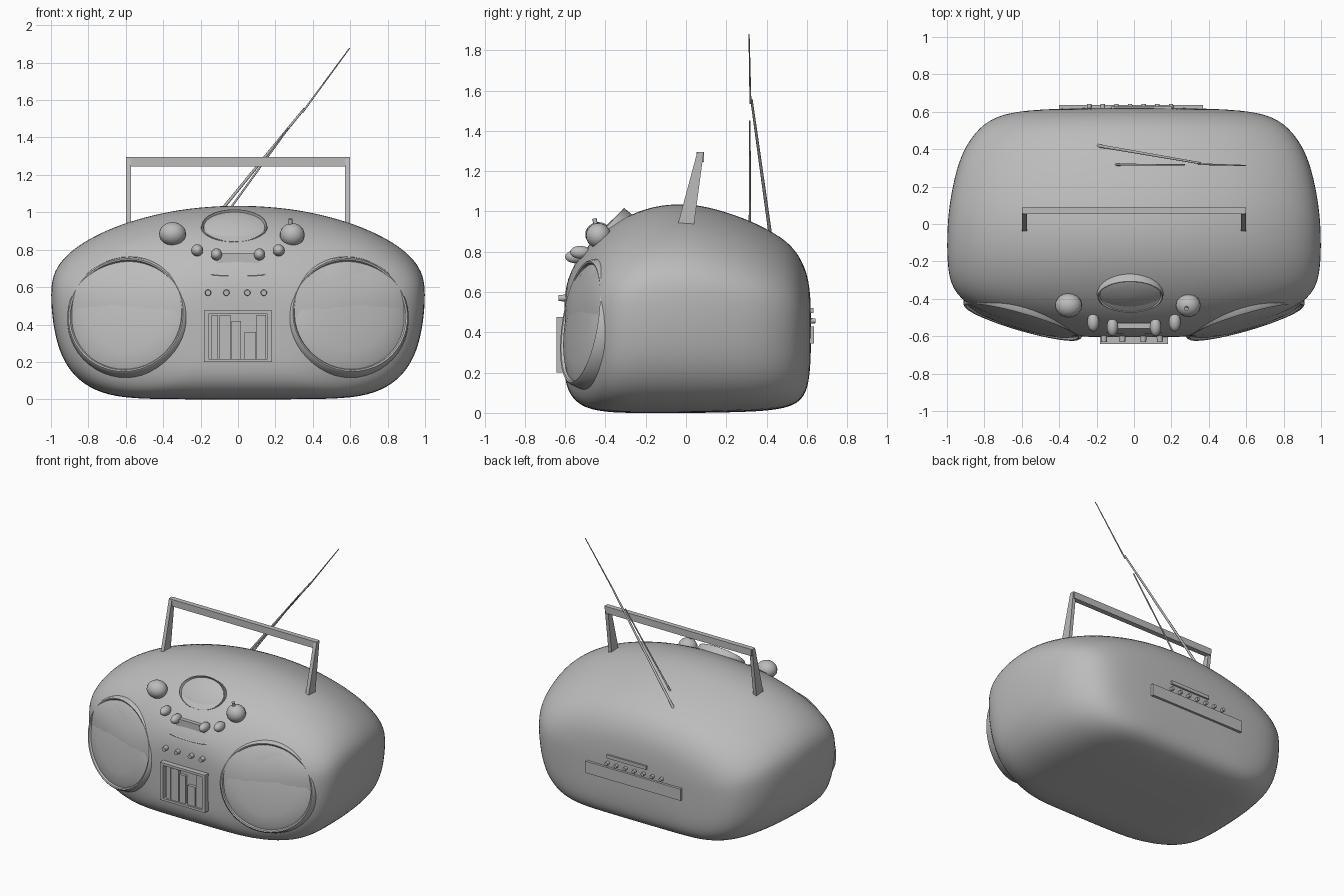
import bpy, bmesh, math
from mathutils import Vector, Matrix

old = bpy.data.objects.get("Cube")
if old:
    bpy.data.objects.remove(old, do_unlink=True)

grey = bpy.data.materials.new("plain grey")
grey.use_nodes = True
grey.diffuse_color = (0.5, 0.5, 0.5, 1)
grey.node_tree.nodes["Principled BSDF"].inputs["Base Color"].default_value = (0.5, 0.5, 0.5, 1)


def finish(name, bm, smooth=True, angle=40):
    bmesh.ops.recalc_face_normals(bm, faces=bm.faces)
    me = bpy.data.meshes.new(name)
    bm.to_mesh(me)
    bm.free()
    me.materials.append(grey)
    ob = bpy.data.objects.new(name, me)
    bpy.context.collection.objects.link(ob)
    if smooth:
        bpy.ops.object.select_all(action='DESELECT')
        ob.select_set(True)
        bpy.context.view_layer.objects.active = ob
        bpy.ops.object.shade_smooth_by_angle(angle=math.radians(angle))
    return ob


def box(name, lo, hi):
    lo, hi = Vector(lo), Vector(hi)
    bm = bmesh.new()
    bmesh.ops.create_cube(bm, size=1, matrix=Matrix.Translation((lo + hi) / 2)
                          @ Matrix.Diagonal((*(hi - lo), 1)))
    return finish(name, bm, False)


def ball(name, loc, size):
    bm = bmesh.new()
    bmesh.ops.create_uvsphere(bm, u_segments=20, v_segments=12, radius=1,
                              matrix=Matrix.Translation(loc) @ Matrix.Diagonal((*size, 1)))
    return finish(name, bm)


def rod(name, a, b, r1, r2, sides=10):
    a, b = Vector(a), Vector(b)
    bm = bmesh.new()
    turn = (b - a).to_track_quat('Z', 'Y').to_matrix().to_4x4()
    bmesh.ops.create_cone(bm, cap_ends=True, segments=sides, radius1=r1, radius2=r2,
                          depth=(b - a).length, matrix=Matrix.Translation((a + b) / 2) @ turn)
    return finish(name, bm)


def lathe(name, profile, loc, normal, scale=(1, 1), sides=48):
    """Turn (radius, height) pairs about the normal; scale stretches it sideways and upward."""
    n = Vector(normal).normalized()
    side = Vector((0, 0, 1)).cross(n).normalized()
    up = n.cross(side)
    bm = bmesh.new()
    rings = []
    for r, h in profile:
        ring = []
        for i in range(sides):
            t = math.tau * i / sides
            ring.append(bm.verts.new(Vector(loc) + n * h + side * (r * scale[0] * math.cos(t))
                                     + up * (r * scale[1] * math.sin(t))))
        rings.append(ring)
    for p, q in zip(rings, rings[1:]):
        for i in range(sides):
            j = (i + 1) % sides
            bm.faces.new((p[i], p[j], q[j], q[i]))
    bm.faces.new(rings[0])
    return finish(name, bm, angle=30)


# Body: one rounded outline lofted from front to back
half = [(0, 0), (.35, 0), (.62, .005), (.77, .045), (.88, .12), (.95, .23), (.985, .36),
        (1, .49), (1, .6), (.975, .68), (.9, .765), (.76, .85), (.58, .92), (.35, .975),
        (.15, .995), (0, 1)]
outline = half + [(-u, v) for u, v in half[-2:0:-1]]
# y, half width, bottom, top
stations = [(-.605, .18, .25, .5), (-.6, .36, .15, .62), (-.57, .51, .08, .71),
            (-.52, .67, .035, .79), (-.45, .87, .012, .87), (-.35, .98, 0, .95),
            (-.2, 1, 0, 1.02), (-.05, 1, 0, 1.042), (.1, .99, 0, 1.03), (.3, .95, .005, .965),
            (.42, .9, .012, .905), (.52, .825, .03, .84), (.58, .73, .07, .75),
            (.61, .58, .14, .66), (.62, .3, .28, .54)]
bm = bmesh.new()
rings = [[bm.verts.new((u * w, y, b + v * (t - b))) for u, v in outline]
         for y, w, b, t in stations]
count = len(outline)
for p, q in zip(rings, rings[1:]):
    for i in range(count):
        j = (i + 1) % count
        bm.faces.new((p[i], p[j], q[j], q[i]))
for ring, (y, w, b, t) in ((rings[0], stations[0]), (rings[-1], stations[-1])):
    mid = bm.verts.new((0, y, (b + t) / 2))
    for i in range(count):
        bm.faces.new((ring[i], ring[(i + 1) % count], mid))
body = finish("body", bm, angle=180)
sub = body.modifiers.new("round", 'SUBSURF')
sub.levels = sub.render_levels = 2

# Speakers: slightly domed cloth inside a rounded rim
cloth = [(.01, .03), (.1, .028), (.2, .02), (.27, .008), (.302, -.006), (.308, .006),
         (.316, .009), (.325, 0), (.34, -.05), (.35, -.12)]
for s, side in ((1, "left"), (-1, "right")):
    lathe(side + "_speaker", cloth, (s * .597, -.517, .45), (s * .29, -1, .16), (1.01, .965))

# Oval display on the sloping top
lathe("oval_display", [(.02, .012), (.5, .008), (.85, -.002), (.93, -.006), (.97, .008), (1, .006), (1.04, -.05)],
      (-.02, -.385, .925), (0, -.72, .69), (.175, .12))

# Round knobs
ball("right_large_knob", (-.35, -.435, .885), (.072, .065, .062))
ball("left_large_knob", (.29, -.435, .88), (.066, .062, .062))
rod("left_knob_pointer", (.28, -.445, .92), (.28, -.455, .965), .011, .011)
for s, side in ((1, "left"), (-1, "right")):
    ball(side + "_outer_small_knob", (s * .218, -.525, .797), (.032, .05, .032))
    ball(side + "_inner_small_knob", (s * .115, -.55, .775), (.03, .05, .032))

# Control strip between the small knobs, over a shallow ledge
box("control_bar", (-.1, -.558, .767), (.1, -.53, .783))
box("control_panel", (-.115, -.553, .675), (.115, -.47, .768))
lathe("control_ledge", [(.02, .012), (.7, .01), (1, -.01)], (0, -.568, .668), (0, -.8, .6), (.22, .025))

# Push buttons
for i, x in enumerate((-.16, -.062, .05, .138)):
    rod(f"push_button_{i + 1}", (x, -.57, .57), (x, -.632, .57), .019, .015, 12)

# Cassette bay: frame, back panel and parts inside
for s, side in ((1, "left"), (-1, "right")):
    box(f"cassette_frame_{side}", (min(s * .158, s * .182), -.642, .2), (max(s * .158, s * .182), -.55, .475))
box("cassette_frame_top", (-.182, -.642, .457), (.182, -.55, .475))
box("cassette_frame_bottom", (-.182, -.642, .2), (.182, -.55, .217))
box("cassette_back", (-.16, -.608, .21), (.16, -.56, .46))
for i, (x, w, top) in enumerate(((-.125, .018, .45), (-.07, .03, .45), (-.01, .025, .42),
                                 (.065, .03, .36), (.125, .025, .45))):
    box(f"cassette_rib_{i + 1}", (x - w, -.628 - .003 * (i % 2), .217), (x + w, -.605, top))

# Carrying handle: tapered legs leaning back and a crossbar
for s, side in ((1, "left"), (-1, "right")):
    bm = bmesh.new()
    loops = []
    for y0, y1, z in ((-.05, .035, .9), (.056, .088, 1.295)):
        loops.append([bm.verts.new((s * x, y, z)) for x, y in
                      ((.573, y0), (.598, y0), (.598, y1), (.573, y1))])
    bm.faces.new(loops[0])
    bm.faces.new(loops[1])
    for i in range(4):
        j = (i + 1) % 4
        bm.faces.new((loops[0][i], loops[0][j], loops[1][j], loops[1][i]))
    finish(side + "_handle_leg", bm, False)
box("handle_bar", (-.59, .053, 1.245), (.59, .09, 1.295))

# Telescopic aerial with a slim stay
rod("aerial_lower", (-.2, .42, .875), (.355, .325, 1.555), .009, .006)
rod("aerial_stay", (-.1, .317, .94), (.27, .317, 1.45), .006, .004)
rod("aerial_upper", (.345, .32, 1.535), (.597, .313, 1.878), .005, .003)

# Back panel: long plate, row of pegs and a short slat
box("back_plate", (-.4, .58, .345), (.37, .636, .43))
for i in range(7):
    x = -.24 + i * .073
    rod(f"back_peg_{i + 1}", (x, .6, .457), (x, .642, .457), .014, .012)
box("back_slat", (-.12, .59, .495), (.2, .632, .52))
